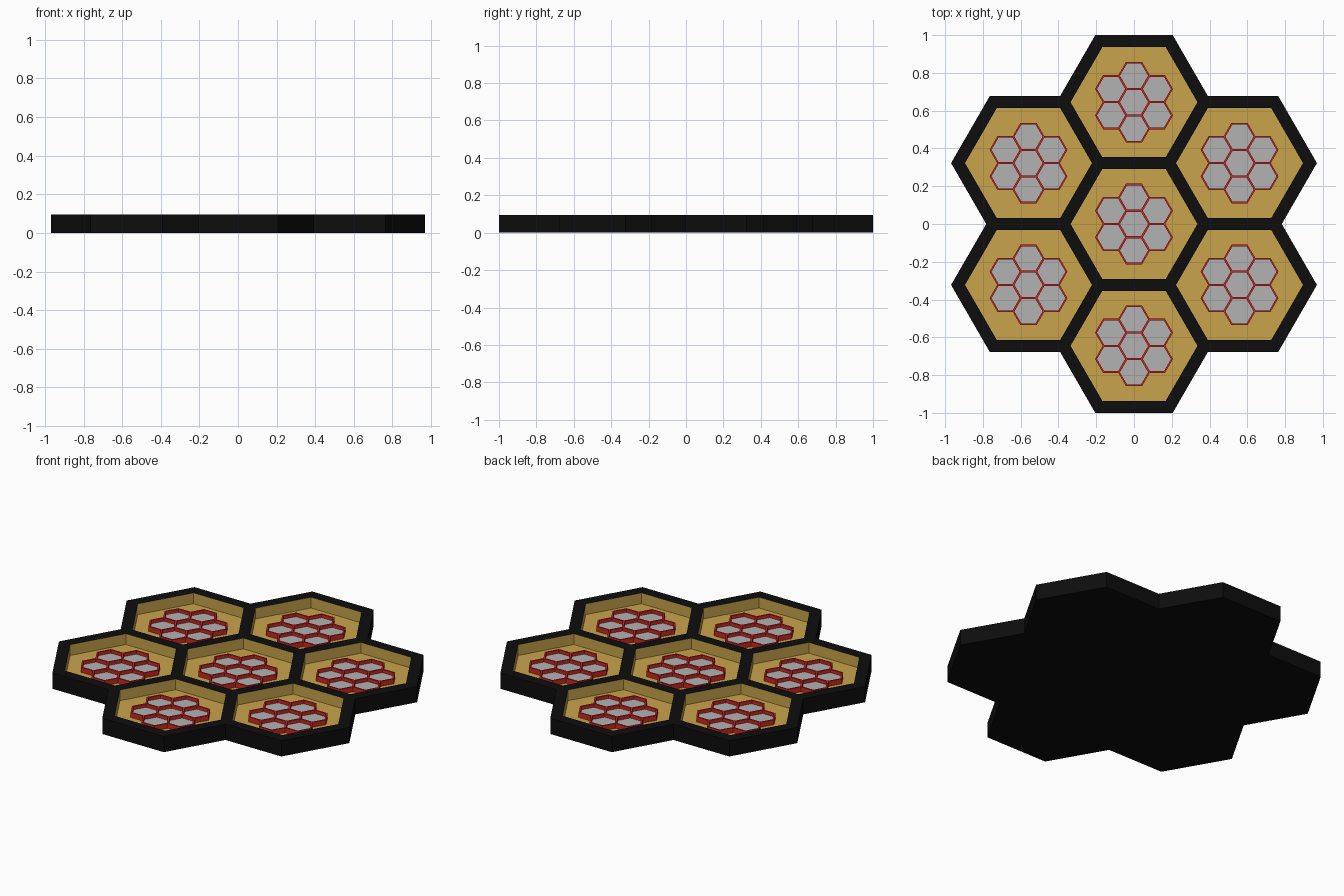
import bpy, bmesh
from math import cos, sin, radians, sqrt

if "Cube" in bpy.data.objects:
    bpy.data.objects.remove(bpy.data.objects["Cube"])


def material(name, rgb):
    m = bpy.data.materials.new(name)
    m.diffuse_color = (*rgb, 1)
    m.use_nodes = True
    m.node_tree.nodes["Principled BSDF"].inputs["Base Color"].default_value = m.diffuse_color
    return m


BLACK = material("black", (0.004, 0.004, 0.004))
TAN = material("tan", (0.58, 0.37, 0.07))
RED = material("red", (0.62, 0.02, 0.015))
GREY = material("grey", (0.45, 0.45, 0.45))


def polar(r, deg, c=(0, 0)):
    return (c[0] + r * cos(radians(deg)), c[1] + r * sin(radians(deg)))


def flower_centres(pitch):
    return [(0, 0)] + [polar(pitch, 30 + 60 * k) for k in range(6)]


def flower_outline(pitch, apothem):
    """Outer contour of seven merged flat-top hexagons."""
    R = apothem * 2 / sqrt(3)
    notch = (pitch + 2 * apothem) / sqrt(3)
    pts = []
    for k in range(6):
        t = 30 + 60 * k
        c = polar(pitch, t)
        pts += [polar(R, t - 30, c), polar(R, t + 30, c), polar(notch, t + 30)]
    return pts


def honeycomb_tray(name, pitch, apothem, inner, z0, z_floor, z1, mats, at=(0, 0)):
    """Seven-cell tray; mats = frame, pocket wall, pocket floor."""
    bm = bmesh.new()

    def ring(pts, z):
        return [bm.verts.new((x, y, z)) for x, y in pts]

    def bridge(a, b, mat):
        n = len(a)
        for i in range(n):
            j = (i + 1) % n
            bm.faces.new((a[i], a[j], b[j], b[i])).material_index = mat

    # outer body
    outline = flower_outline(pitch, apothem)
    low, top = ring(outline, z0), ring(outline, z1)
    bridge(low, top, 0)
    bm.faces.new(low[::-1])
    rim_loops = [top]
    # recessed cells
    for c in flower_centres(pitch):
        cell = [polar(inner * 2 / sqrt(3), 60 * k, c) for k in range(6)]
        rim, floor = ring(cell, z1), ring(cell, z_floor)
        bridge(rim, floor, 1)
        bm.faces.new(floor).material_index = 2
        rim_loops.append(rim)
    # top of the walls, filled around the cells
    edges = [bm.edges.get((l[i - 1], l[i])) for l in rim_loops for i in range(len(l))]
    bmesh.ops.triangle_fill(bm, use_beauty=True, edges=edges, normal=(0, 0, 1))
    bmesh.ops.recalc_face_normals(bm, faces=bm.faces)

    me = bpy.data.meshes.new(name)
    bm.to_mesh(me)
    bm.free()
    for m in mats:
        me.materials.append(m)
    ob = bpy.data.objects.new(name, me)
    ob.location = (*at, 0)
    bpy.context.collection.objects.link(ob)


# large black tray with tan pockets
PITCH, FLOOR = 0.645, 0.03
honeycomb_tray("large_tray", PITCH, 0.355, 0.291, 0, FLOOR, 0.095, (BLACK, TAN, TAN))

# small red honeycomb in each pocket
for i, c in enumerate(flower_centres(PITCH)):
    honeycomb_tray(f"small_honeycomb_{i + 1}", 0.14, 0.0735, 0.0645,
                   FLOOR, 0.04, 0.06, (RED, RED, GREY), c)
